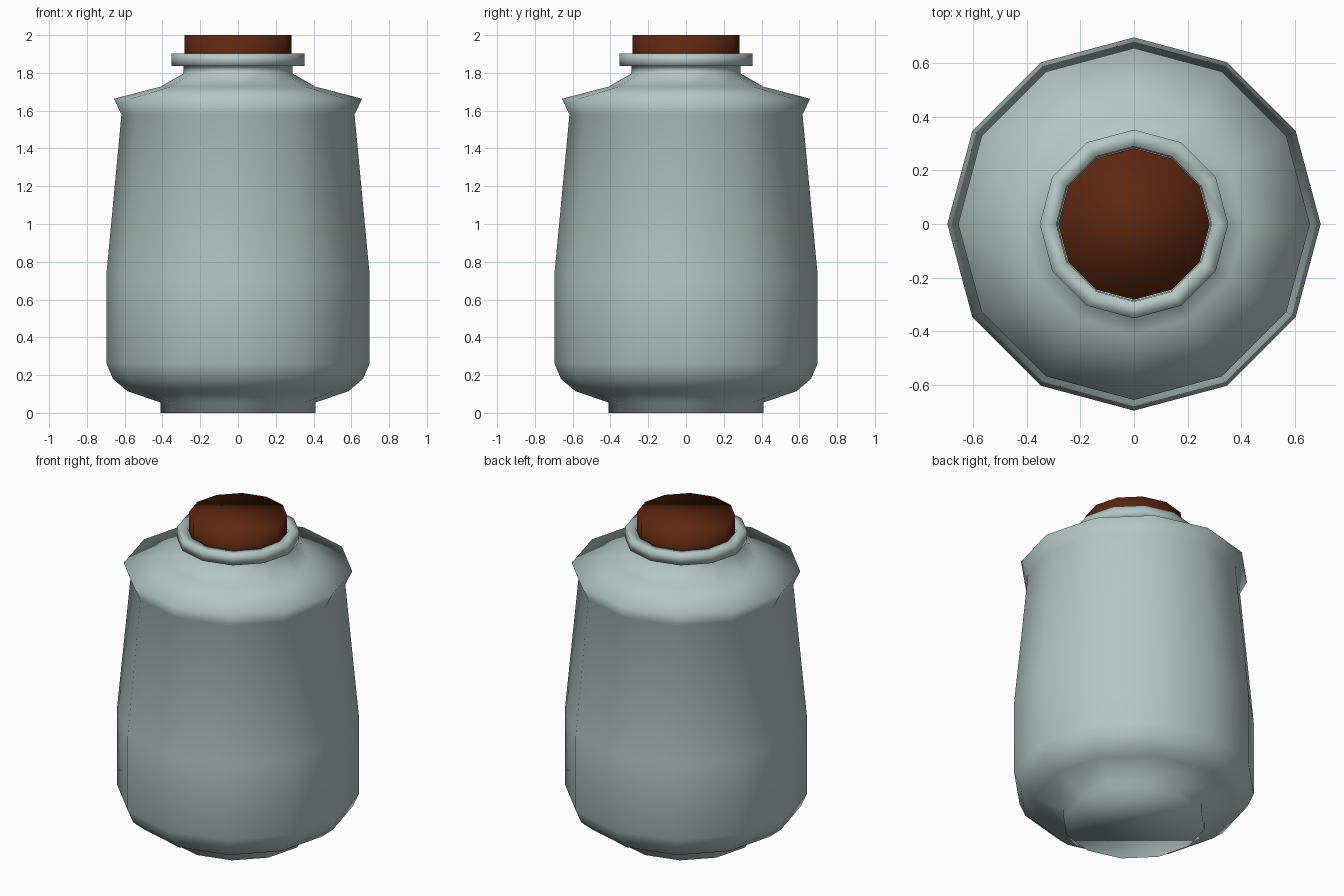
import bpy, bmesh, math

if "Cube" in bpy.data.objects:
    bpy.data.objects.remove(bpy.data.objects["Cube"])

SIDES = 12

def material(name, rgb):
    m = bpy.data.materials.new(name)
    m.diffuse_color = (*rgb, 1)
    m.use_nodes = True
    m.node_tree.nodes["Principled BSDF"].inputs["Base Color"].default_value = m.diffuse_color
    return m

def lathe(name, profile, mat, cap_start=True, cap_end=True):
    """Spin a (radius, height) profile around z and cap its ends."""
    bm = bmesh.new()
    rings = []
    for r, z in profile:
        rings.append([bm.verts.new((r * math.cos(i * math.tau / SIDES),
                                    r * math.sin(i * math.tau / SIDES), z))
                      for i in range(SIDES)])
    for a, b in zip(rings, rings[1:]):
        for i in range(SIDES):
            j = (i + 1) % SIDES
            bm.faces.new((a[i], a[j], b[j], b[i]))
    if cap_start:
        bm.faces.new(rings[0][::-1])
    if cap_end:
        bm.faces.new(rings[-1])
    for f in bm.faces:
        f.smooth = True
    me = bpy.data.meshes.new(name)
    bm.to_mesh(me)
    bm.free()
    me.materials.append(mat)
    ob = bpy.data.objects.new(name, me)
    bpy.context.collection.objects.link(ob)
    return ob

glaze = material("pale_glaze", (0.45, 0.57, 0.55))
brown = material("cork_brown", (0.11, 0.02, 0.005))

# Jar: foot, rounded belly, tapered wall, flared shoulder, neck, rim, inner neck
lathe("jar", [(0.41, 0), (0.41, 0.055), (0.585, 0.115), (0.662, 0.18),
              (0.697, 0.263), (0.697, 0.73), (0.617, 1.58), (0.657, 1.663),
              (0.41, 1.727), (0.288, 1.797), (0.288, 1.837), (0.352, 1.837),
              (0.352, 1.902), (0.29, 1.902), (0.286, 1.80)], glaze, cap_end=False)

# Cork stopper
lathe("stopper", [(0.283, 1.80), (0.283, 2.0)], brown)
